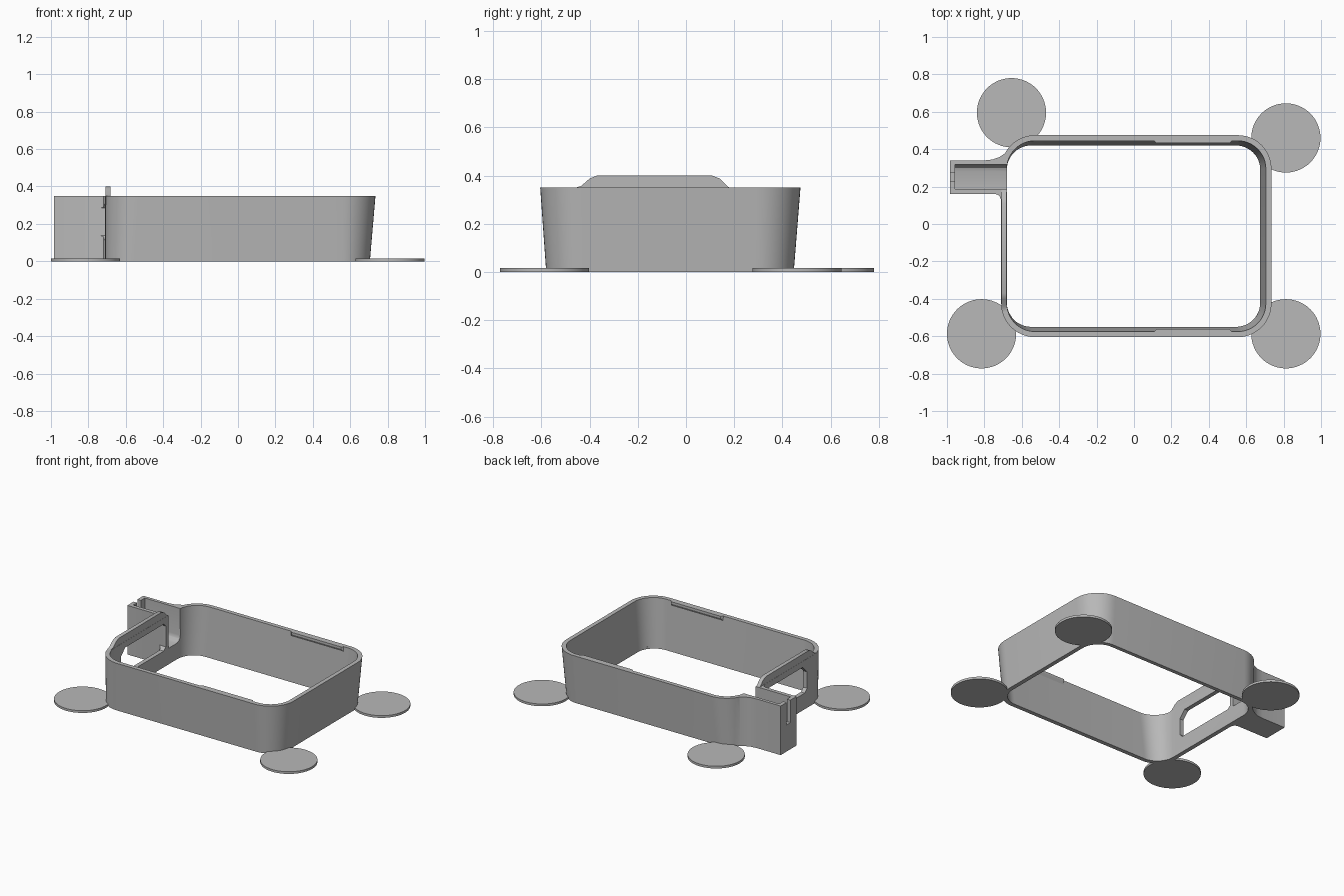
import bpy, bmesh, math
from mathutils import Vector

cube = bpy.data.objects.get("Cube")
if cube:
    bpy.data.objects.remove(cube, do_unlink=True)

grey = bpy.data.materials.new("plain grey")
grey.use_nodes = True
grey.diffuse_color = (0.48, 0.48, 0.48, 1)
grey.node_tree.nodes["Principled BSDF"].inputs["Base Color"].default_value = (0.48, 0.48, 0.48, 1)

HEIGHT = 0.35


def make_object(name, bm):
    bmesh.ops.recalc_face_normals(bm, faces=bm.faces)
    mesh = bpy.data.meshes.new(name)
    bm.to_mesh(mesh)
    bm.free()
    mesh.materials.append(grey)
    obj = bpy.data.objects.new(name, mesh)
    bpy.context.collection.objects.link(obj)
    return obj


def prism(name, points, axis, low, high):
    """Extrude a flat outline along x (points are y, z) or z (points are x, y)."""
    bm = bmesh.new()
    place = (lambda p, d: (d, *p)) if axis == "x" else (lambda p, d: (*p, d))
    ends = [[bm.verts.new(place(p, d)) for p in points] for d in (low, high)]
    for ring in ends:
        bm.faces.new(ring)
    n = len(points)
    for i in range(n):
        j = (i + 1) % n
        bm.faces.new((ends[0][i], ends[0][j], ends[1][j], ends[1][i]))
    return make_object(name, bm)


def rounded_rect(x0, x1, y0, y1, r, steps=12):
    corners = ((x1 - r, y1 - r), (x0 + r, y1 - r), (x0 + r, y0 + r), (x1 - r, y0 + r))
    points = []
    for k, (cx, cy) in enumerate(corners):
        for s in range(steps + 1):
            a = math.pi / 2 * (k + s / steps)
            points.append((cx + r * math.cos(a), cy + r * math.sin(a)))
    return points


def combine(target, other, operation):
    mod = target.modifiers.new(operation, "BOOLEAN")
    mod.operation = operation
    mod.solver = "EXACT"
    mod.object = other
    with bpy.context.temp_override(object=target, active_object=target):
        bpy.ops.object.modifier_apply(modifier=mod.name)
    bpy.data.objects.remove(other, do_unlink=True)


def smooth(obj):
    bpy.ops.object.select_all(action="DESELECT")
    obj.select_set(True)
    bpy.context.view_layer.objects.active = obj
    bpy.ops.object.shade_smooth_by_angle(angle=math.radians(30))


# Flared open frame: outer wall up, rim across, inner wall down
sections = (
    (rounded_rect(-0.71, 0.705, -0.58, 0.447, 0.155), 0),
    (rounded_rect(-0.71, 0.735, -0.605, 0.475, 0.18), HEIGHT),
    (rounded_rect(-0.68, 0.705, -0.575, 0.445, 0.15), HEIGHT),
    (rounded_rect(-0.68, 0.675, -0.55, 0.42, 0.13), 0),
)
bm = bmesh.new()
rings = [[bm.verts.new((x, y, z)) for x, y in pts] for pts, z in sections]
for k in range(4):
    a, b = rings[k], rings[(k + 1) % 4]
    for i in range(len(a)):
        j = (i + 1) % len(a)
        bm.faces.new((a[i], a[j], b[j], b[i]))
frame = make_object("flared_frame", bm)

# Raised hump on the straight end wall
hump = prism("hump", [(-0.46, 0.3), (-0.46, 0.35), (-0.435, 0.357), (-0.40, 0.388), (-0.37, 0.4),
                      (0.11, 0.4), (0.14, 0.388), (0.175, 0.353), (0.185, 0.35), (0.185, 0.3)],
             "x", -0.709, -0.681)
combine(frame, hump, "UNION")

# Side box, blended into the wall and the rounded corner
box = prism("side_box", [(-0.985, 0.16), (-0.74, 0.16), (-0.72, 0.152), (-0.711, 0.13), (-0.69, 0.13),
                         (-0.69, 0.3), (-0.662, 0.37), (-0.655, 0.405), (-0.69, 0.378), (-0.72, 0.358),
                         (-0.755, 0.345), (-0.8, 0.34), (-0.985, 0.34)], "z", 0, HEIGHT)
combine(frame, box, "UNION")

# Pocket in the box, its end slot, and the window in the end wall
pocket = prism("pocket", [(0.187, 0.5), (0.187, 0.115), (0.28, 0.115), (0.3, 0.122), (0.313, 0.138),
                          (0.317, 0.16), (0.317, 0.5)], "x", -0.957, -0.62)
combine(frame, pocket, "DIFFERENCE")
slot = prism("slot", [(0.23, 0.19), (0.272, 0.19), (0.272, 0.5), (0.23, 0.5)], "x", -1.05, -0.9)
combine(frame, slot, "DIFFERENCE")
window = prism("window", [(-0.35, 0.14), (-0.325, 0.115), (0.135, 0.115), (0.157, 0.137),
                          (0.157, 0.285), (0.135, 0.307), (-0.3, 0.307), (-0.35, 0.257)],
               "x", -0.76, -0.65)
combine(frame, window, "DIFFERENCE")
smooth(frame)

# Snap ridges under the rim of both long walls
for name, flip in (("back_snap_ridge", False), ("front_snap_ridge", True)):
    bm = bmesh.new()
    for x, inset in ((0.1, 0.02), (0.53, -0.02)):
        for px, y, z in ((x, 0.452, HEIGHT), (x, 0.452, 0.3),
                         (x + inset, 0.432, HEIGHT), (x + inset, 0.432, 0.335)):
            bm.verts.new(Vector((px, -0.13 - y if flip else y, z)))
    bmesh.ops.convex_hull(bm, input=bm.verts)
    make_object(name, bm)

# Thin round corner pads on the ground
pads = {"back_right_pad": (-0.655, 0.595), "back_left_pad": (0.812, 0.46),
        "front_right_pad": (-0.815, -0.587), "front_left_pad": (0.812, -0.587)}
for name, (cx, cy) in pads.items():
    circle = [(cx + 0.185 * math.cos(t * math.pi / 32), cy + 0.185 * math.sin(t * math.pi / 32))
              for t in range(64)]
    smooth(prism(name, circle, "z", 0, 0.016))
